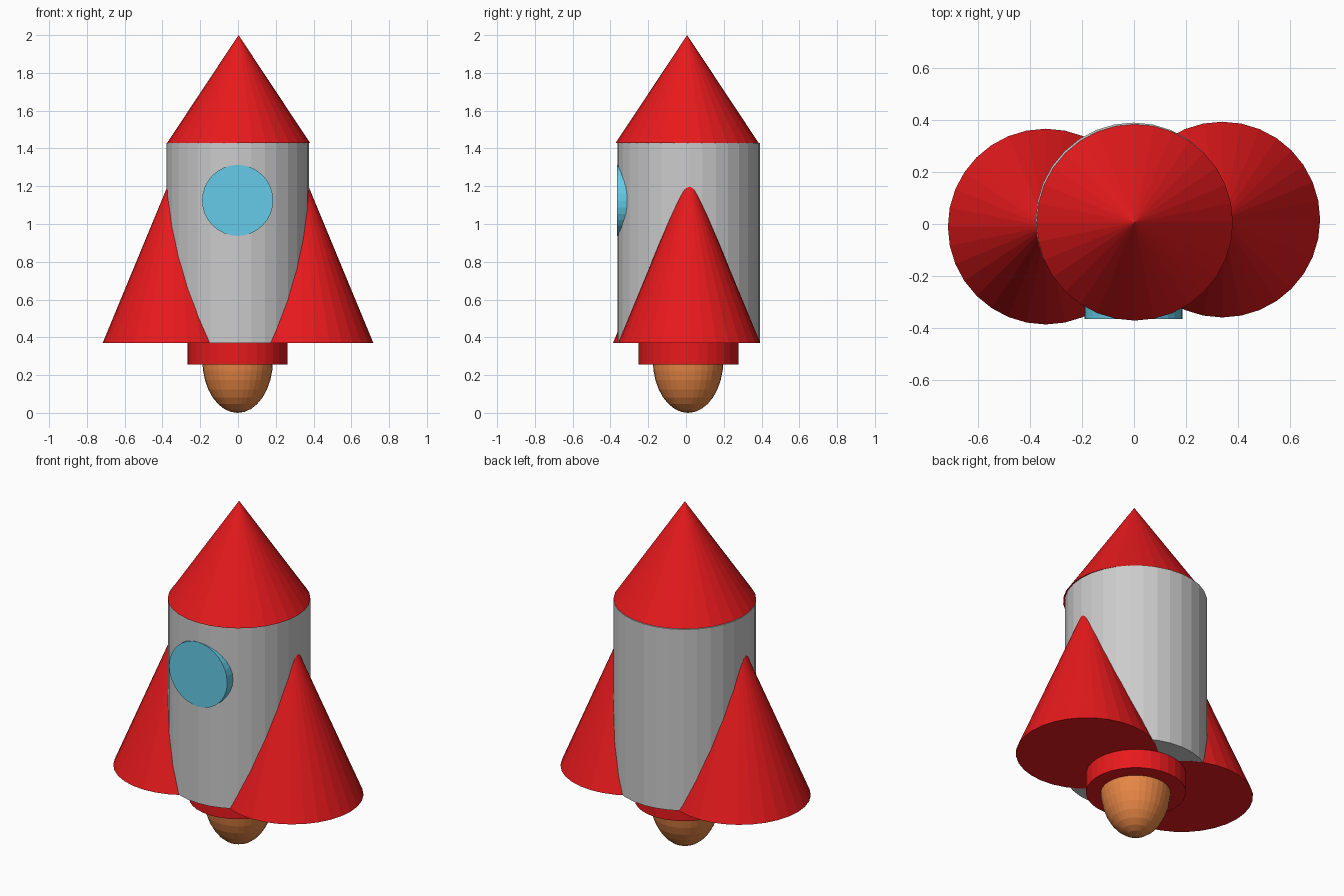
import bpy, math

if "Cube" in bpy.data.objects:
    bpy.data.objects.remove(bpy.data.objects["Cube"])


def paint(name, rgb):
    mat = bpy.data.materials.new(name)
    mat.diffuse_color = (*rgb, 1)
    mat.use_nodes = True
    mat.node_tree.nodes["Principled BSDF"].inputs["Base Color"].default_value = mat.diffuse_color
    return mat


red = paint("red", (0.8, 0.01, 0.012))
blue = paint("light_blue", (0.13, 0.6, 0.8))
orange = paint("orange", (0.8, 0.24, 0.06))


def finish(name, mat):
    ob = bpy.context.object
    ob.name = name
    if mat:
        ob.data.materials.append(mat)
    return ob


def cylinder(name, x, y, r, z0, z1, mat=None):
    bpy.ops.mesh.primitive_cylinder_add(vertices=32, radius=r, depth=z1 - z0,
                                        location=(x, y, (z0 + z1) / 2))
    return finish(name, mat)


def cone(name, x, y, r, z0, z1, mat):
    bpy.ops.mesh.primitive_cone_add(vertices=32, radius1=r, radius2=0, depth=z1 - z0,
                                    location=(x, y, (z0 + z1) / 2))
    return finish(name, mat)


# Fuselage and nose
cylinder("body", -0.002, 0.0135, 0.377, 0.37, 1.43)
cone("nose_cone", 0.003, 0.006, 0.378, 1.43, 2.0, red)

# Conical side fins, overlapping the body
for side, y in ((-1, -0.01), (1, 0.017)):
    cone("left_fin" if side < 0 else "right_fin", side * 0.34, y, 0.377, 0.369, 1.28, red)

# Engine nozzle
cylinder("nozzle", -0.002, 0.0135, 0.265, 0.257, 0.372, red)

# Exhaust flame
bpy.ops.mesh.primitive_uv_sphere_add(segments=32, ring_count=16, radius=1,
                                     location=(-0.002, 0.011, 0.28))
flame = finish("flame", orange)
flame.scale = (0.187, 0.187, 0.28)

# Round window set into the front
bpy.ops.mesh.primitive_cylinder_add(vertices=32, radius=0.188, depth=0.115,
                                    location=(-0.002, -0.308, 1.125),
                                    rotation=(math.pi / 2, 0, 0))
finish("window", blue)
